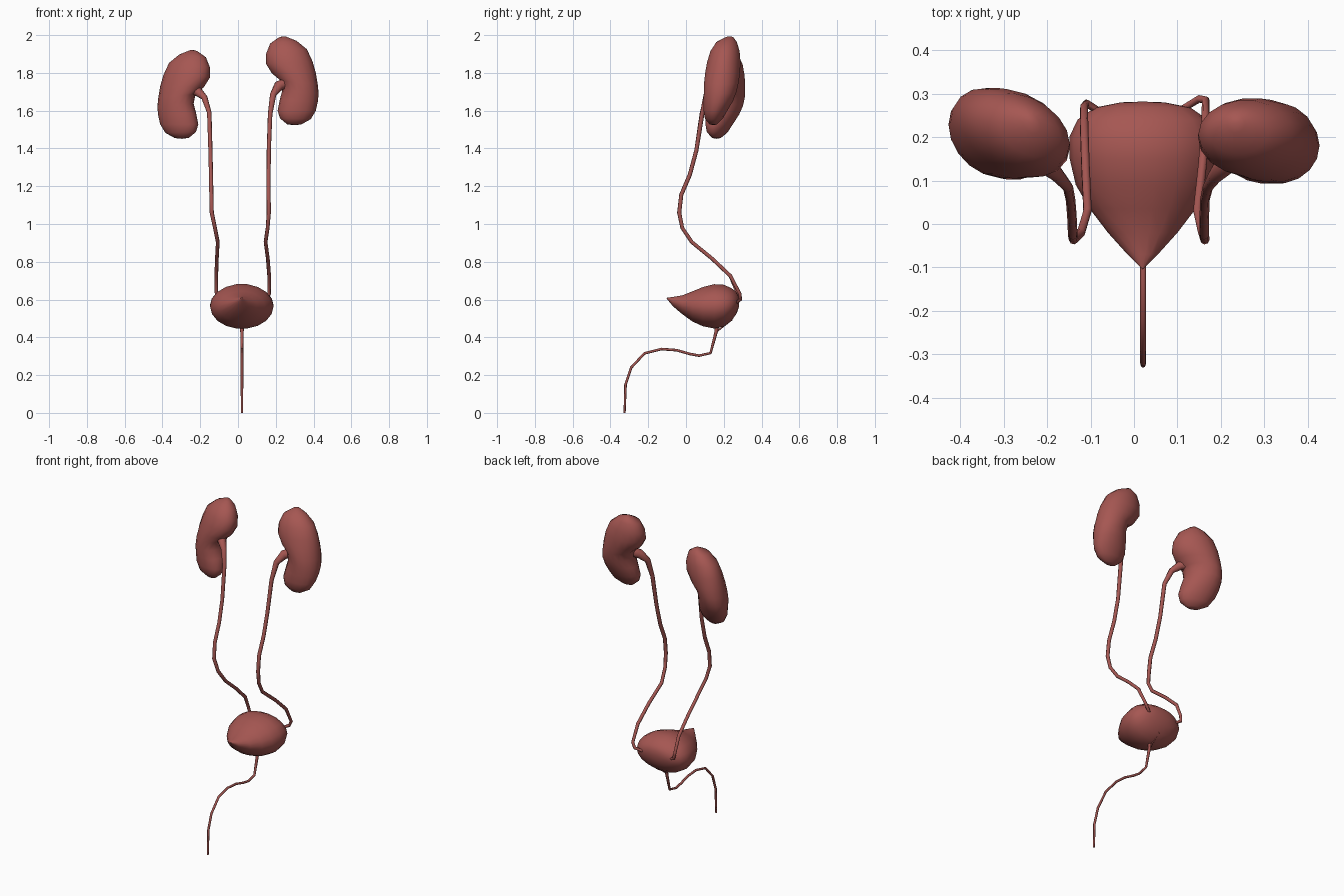
import bpy
import bmesh
from math import cos, sin, pi
from mathutils import Vector

cube = bpy.data.objects.get("Cube")
if cube:
    bpy.data.objects.remove(cube, do_unlink=True)

tissue = bpy.data.materials.new("tissue red")
tissue.use_nodes = True
colour = (0.38, 0.095, 0.085, 1)
tissue.diffuse_color = colour
tissue.node_tree.nodes["Principled BSDF"].inputs["Base Color"].default_value = colour


def finish(obj):
    """Give the object its material and smooth shading."""
    obj.data.materials.clear()
    obj.data.materials.append(tissue)
    bpy.ops.object.select_all(action="DESELECT")
    obj.select_set(True)
    bpy.context.view_layer.objects.active = obj
    if obj.type == "CURVE":
        bpy.ops.object.convert(target="MESH")
    bpy.ops.object.shade_smooth_by_angle(angle=pi / 3)


def loft(name, sections, sides=18):
    """Skin a row of ellipses, each given as centre and two half axes."""
    bm = bmesh.new()
    rings = []
    for centre, u, v in sections:
        angles = [2 * pi * i / sides for i in range(sides)]
        rings.append([bm.verts.new(centre + u * cos(a) + v * sin(a)) for a in angles])
    for low, high in zip(rings, rings[1:]):
        for i in range(sides):
            j = (i + 1) % sides
            bm.faces.new((low[i], low[j], high[j], high[i]))
    # Close each end with a slightly raised pole
    for ring, (end, _, _), (inner, _, _) in (
        (rings[0], sections[0], sections[1]),
        (rings[-1], sections[-1], sections[-2]),
    ):
        pole = bm.verts.new(end + (end - inner) * 0.15)
        for i in range(sides):
            bm.faces.new((ring[i], ring[(i + 1) % sides], pole))
    bmesh.ops.recalc_face_normals(bm, faces=bm.faces)
    mesh = bpy.data.meshes.new(name)
    bm.to_mesh(mesh)
    bm.free()
    obj = bpy.data.objects.new(name, mesh)
    bpy.context.collection.objects.link(obj)
    finish(obj)


def tube(name, points, thickness=0.01):
    """Sweep a round tube along points of x, y, z and relative radius."""
    curve = bpy.data.curves.new(name, "CURVE")
    curve.dimensions = "3D"
    curve.bevel_depth = thickness
    curve.bevel_resolution = 2
    curve.use_fill_caps = True
    spline = curve.splines.new("POLY")
    spline.points.add(len(points) - 1)
    for target, (x, y, z, radius) in zip(spline.points, points):
        target.co = (x, y, z, 1)
        target.radius = radius
    obj = bpy.data.objects.new(name, curve)
    bpy.context.collection.objects.link(obj)
    finish(obj)


# Kidneys: inner x, z, outer x, z, front y, back y from top to bottom
kidney_profile = [
    (.215, 1.987, .255, 1.992, .21, .25),
    (.17, 1.955, .31, 1.97, .16, .27),
    (.148, 1.9, .365, 1.925, .128, .285),
    (.147, 1.85, .395, 1.86, .11, .29),
    (.18, 1.797, .412, 1.8, .1, .287),
    (.225, 1.76, .422, 1.74, .095, .28),
    (.235, 1.71, .427, 1.69, .093, .268),
    (.222, 1.66, .422, 1.645, .092, .25),
    (.21, 1.6, .412, 1.6, .092, .22),
    (.222, 1.56, .385, 1.555, .1, .195),
    (.26, 1.528, .335, 1.527, .125, .165),
]


def kidney(name, side, drop, yaw, fatten, back):
    sections = []
    for ax, az, bx, bz, front, rear in kidney_profile:
        x, z = (ax + bx) / 2, (az + bz) / 2
        y = (front + rear) / 2 + back + yaw * (x - 0.29)
        across = Vector((side * (bx - ax), yaw * (bx - ax), bz - az)) / 2
        depth = Vector((0, (rear - front) / 2 * fatten, 0))
        sections.append((Vector((side * x, y, z - drop)), across, depth))
    loft(name, sections)


kidney("left_kidney", 1, 0, 0, 1, 0)
kidney("right_kidney", -1, 0.072, 0.25, 1.08, 0.014)

# Bladder: y, bottom z, top z, half width from the front tip to the back
bladder_profile = [
    (-.1, .602, .61, .005),
    (-.07, .565, .614, .035),
    (-.02, .522, .623, .08),
    (.035, .482, .645, .122),
    (.09, .457, .668, .154),
    (.15, .445, .683, .168),
    (.2, .455, .68, .169),
    (.24, .485, .662, .15),
    (.268, .525, .64, .11),
    (.28, .56, .615, .05),
]
loft("bladder", [
    (Vector((.02, y, (low + high) / 2)), Vector((half, 0, 0)), Vector((0, 0, (high - low) / 2)))
    for y, low, high, half in bladder_profile
])

# Ureters: a wide funnel at the kidney, then a thin tube down to the bladder
bend = [
    (.055, 1.39, 1.1), (.02, 1.26, 1.1), (-.025, 1.155, 1.1), (-.036, 1.06, 1.1),
    (-.02, .98, 1), (.03, .905, 1), (.14, .815, 1), (.235, .725, 1),
]


def ureter(name, funnel, bend_x, end):
    middle = [(x, y, z, r) for x, (y, z, r) in zip(bend_x, bend)]
    tube(name, funnel + middle + end)


ureter(
    "left_ureter",
    [(.26, .17, 1.745, 3), (.215, .145, 1.73, 2.8), (.186, .11, 1.685, 1.7), (.17, .085, 1.58, 1.2)],
    [.163, .162, .162, .163, .157, .146, .158, .165],
    [(.165, .285, .63, .9), (.15, .288, .6, .9), (.095, .255, .575, .8)],
)
ureter(
    "right_ureter",
    [(-.26, .17, 1.71, 3), (-.215, .15, 1.705, 2.8), (-.178, .115, 1.67, 1.7), (-.152, .085, 1.59, 1.2)],
    [-.146, -.143, -.141, -.139, -.122, -.107, -.112, -.115],
    [(-.115, .27, .64, .9), (-.11, .278, .6, .9), (-.065, .25, .575, .8)],
)

# Urethra: leaves the bladder floor, bends forward and drops
urethra_path = [
    (.165, .47, 2), (.16, .43, 1.3), (.13, .317, 1), (.07, .303, 1), (.02, .312, 1),
    (-.05, .332, 1), (-.13, .338, 1), (-.22, .315, 1), (-.29, .24, 1),
    (-.32, .15, 1), (-.325, 0, .8),
]
tube("urethra", [(.021, y, z, r) for y, z, r in urethra_path], 0.007)
tube("bladder_neck_fold", [(.021, .245, .495, 1), (.021, .162, .43, 1)], 0.004)
